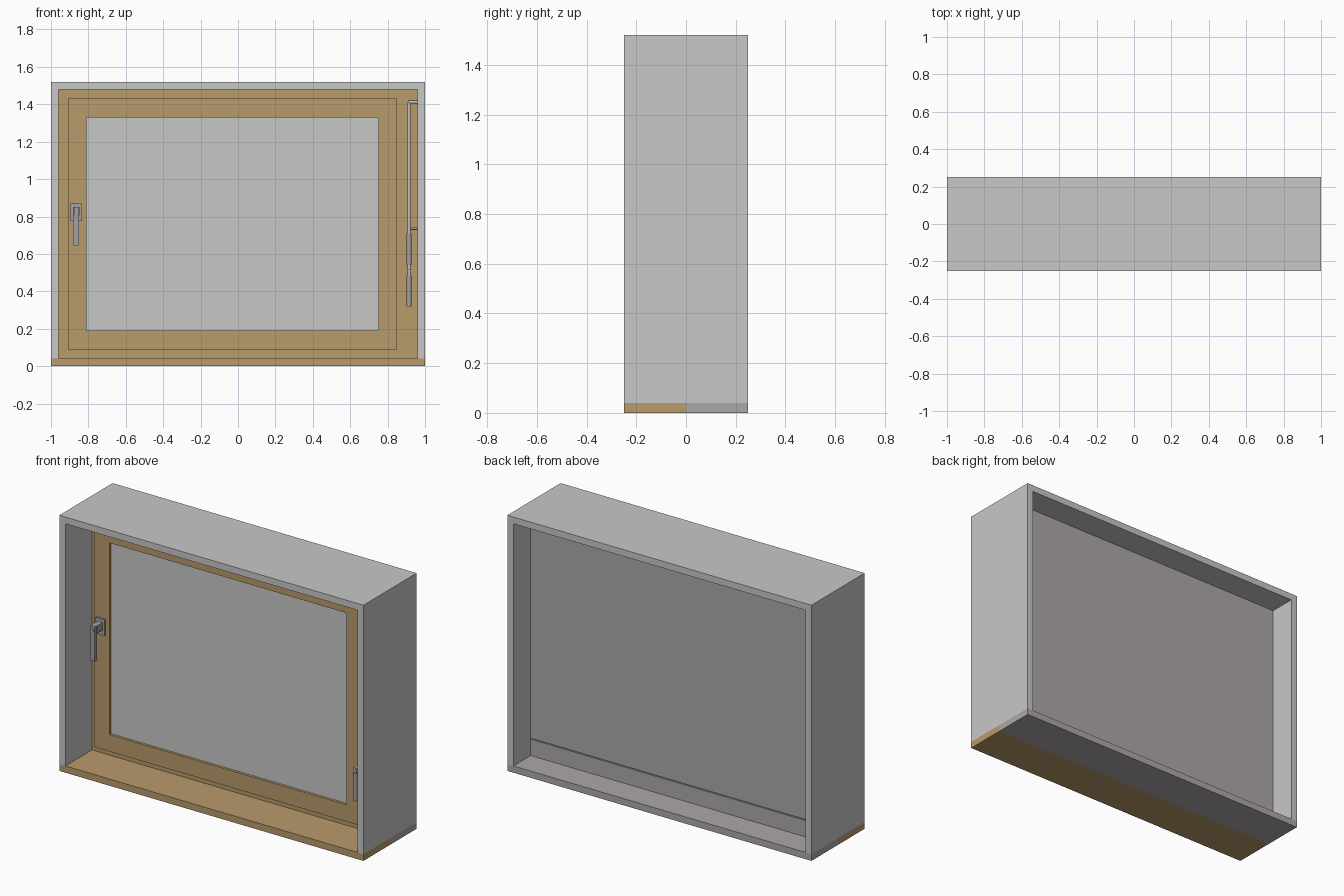
import bpy, bmesh, math
from mathutils import Vector

if "Cube" in bpy.data.objects:
    bpy.data.objects.remove(bpy.data.objects["Cube"])


def mat(name, rgb):
    m = bpy.data.materials.new(name)
    m.diffuse_color = (*rgb, 1)
    m.use_nodes = True
    m.node_tree.nodes["Principled BSDF"].inputs["Base Color"].default_value = m.diffuse_color
    return m


GREY = mat("light_grey", (0.578, 0.578, 0.578))
WOOD = mat("wood", (0.479, 0.328, 0.147))
STONE = mat("warm_grey", (0.423, 0.392, 0.392))
METAL = mat("metal_grey", (0.36, 0.36, 0.36))
PALE = mat("pale_metal", (0.56, 0.56, 0.56))


def finish(name, bm, material):
    bmesh.ops.recalc_face_normals(bm, faces=bm.faces)
    me = bpy.data.meshes.new(name)
    bm.to_mesh(me)
    bm.free()
    me.materials.append(material)
    ob = bpy.data.objects.new(name, me)
    bpy.context.collection.objects.link(ob)
    return ob


def box(name, x, y, z, material, taper=1.0):
    """Box from (min, max) pairs; taper scales the top in x and y."""
    bm = bmesh.new()
    bmesh.ops.create_cube(bm, size=1)
    for v in bm.verts:
        k = taper if v.co.z > 0 else 1
        v.co = Vector(((x[0] + x[1]) / 2 + v.co.x * (x[1] - x[0]) * k,
                       (y[0] + y[1]) / 2 + v.co.y * (y[1] - y[0]) * k,
                       z[0] if v.co.z < 0 else z[1]))
    return finish(name, bm, material)


def ring(name, outer, inner, y, material):
    """Rectangular frame; outer and inner are (x0, x1, z0, z1)."""
    bm = bmesh.new()

    def loop(r, yy):
        return [bm.verts.new((px, yy, pz)) for px, pz in
                ((r[0], r[2]), (r[1], r[2]), (r[1], r[3]), (r[0], r[3]))]
    loops = [loop(outer, y[0]), loop(outer, y[1]), loop(inner, y[1]), loop(inner, y[0])]
    for a in range(4):
        b = (a + 1) % 4
        for i in range(4):
            j = (i + 1) % 4
            bm.faces.new((loops[a][i], loops[a][j], loops[b][j], loops[b][i]))
    return finish(name, bm, material)


def rod(name, a, b, r, material, n=16):
    a, b = Vector(a), Vector(b)
    bm = bmesh.new()
    bmesh.ops.create_cone(bm, cap_ends=True, segments=n, radius1=r, radius2=r,
                          depth=(b - a).length)
    q = (b - a).to_track_quat('Z', 'Y')
    for v in bm.verts:
        v.co = q @ v.co + (a + b) / 2
    for f in bm.faces:
        f.smooth = len(f.verts) == 4
    ob = finish(name, bm, material)
    bpy.context.view_layer.objects.active = ob
    ob.select_set(True)
    bpy.ops.object.shade_smooth_by_angle(angle=math.radians(40))
    ob.select_set(False)
    return ob


# wall reveal: sides, top
D = (-0.25, 0.25)
for side, s in (("left", -1), ("right", 1)):
    box(f"reveal_{side}", sorted((s, s * 0.96)), D, (0.04, 1.52), GREY)
box("reveal_top", (-0.96, 0.96), D, (1.48, 1.52), GREY)

# inner wooden sill and outer stone sill
box("inner_sill", (-1, 1), (-0.25, 0), (0, 0.04), WOOD)
box("outer_sill", (-1, 1), (0, 0.25), (0, 0.04), STONE)

# fixed frame, opening sash and pane
ring("window_frame", (-0.96, 0.96, 0.04, 1.48), (-0.86, 0.80, 0.14, 1.38), (0, 0.07), WOOD)
ring("window_sash", (-0.91, 0.85, 0.09, 1.43), (-0.81, 0.75, 0.19, 1.33), (-0.05, 0), WOOD)
box("glass_pane", (-0.81, 0.75), (-0.035, -0.015), (0.19, 1.33), GREY)

# outside shutter with separate bottom rail
box("shutter", (-0.96, 0.96), (0.075, 0.088), (0.143, 1.48), STONE)
box("shutter_bottom_rail", (-0.96, 0.96), (0.075, 0.088), (0.04, 0.137), STONE)

# window handle
box("handle_plate", (-0.895, -0.835), (-0.062, -0.05), (0.775, 0.87), METAL)
box("handle_neck", (-0.882, -0.848), (-0.112, -0.062), (0.805, 0.85), METAL)
box("handle_lever", (-0.88, -0.85), (-0.132, -0.108), (0.645, 0.85), METAL, 0.85)
rod("handle_screw", (-0.865, -0.12, 0.825), (-0.865, -0.134, 0.825), 0.009, METAL)

# shutter crank: pole, top arm, clip, folding grips
X, Y, YF = 0.915, -0.08, -0.205
rod("crank_pole", (X, Y, 0.70), (X, Y, 1.41), 0.008, PALE)
rod("crank_top_arm", (X - 0.007, Y, 1.413), (0.96, Y, 1.413), 0.009, PALE)
rod("crank_clip", (X, Y, 0.735), (0.96, Y, 0.735), 0.006, PALE)
rod("crank_upper_grip", (X, Y, 0.54), (X, Y, 0.71), 0.013, METAL)
rod("crank_joint", (X, Y, 0.505), (X, Y, 0.54), 0.008, PALE)
rod("crank_fold_arm", (X, Y + 0.008, 0.51), (X, YF - 0.008, 0.51), 0.008, PALE)
rod("crank_lower_joint", (X, YF, 0.48), (X, YF, 0.515), 0.008, PALE)
rod("crank_lower_grip", (X, YF, 0.32), (X, YF, 0.485), 0.013, METAL)
